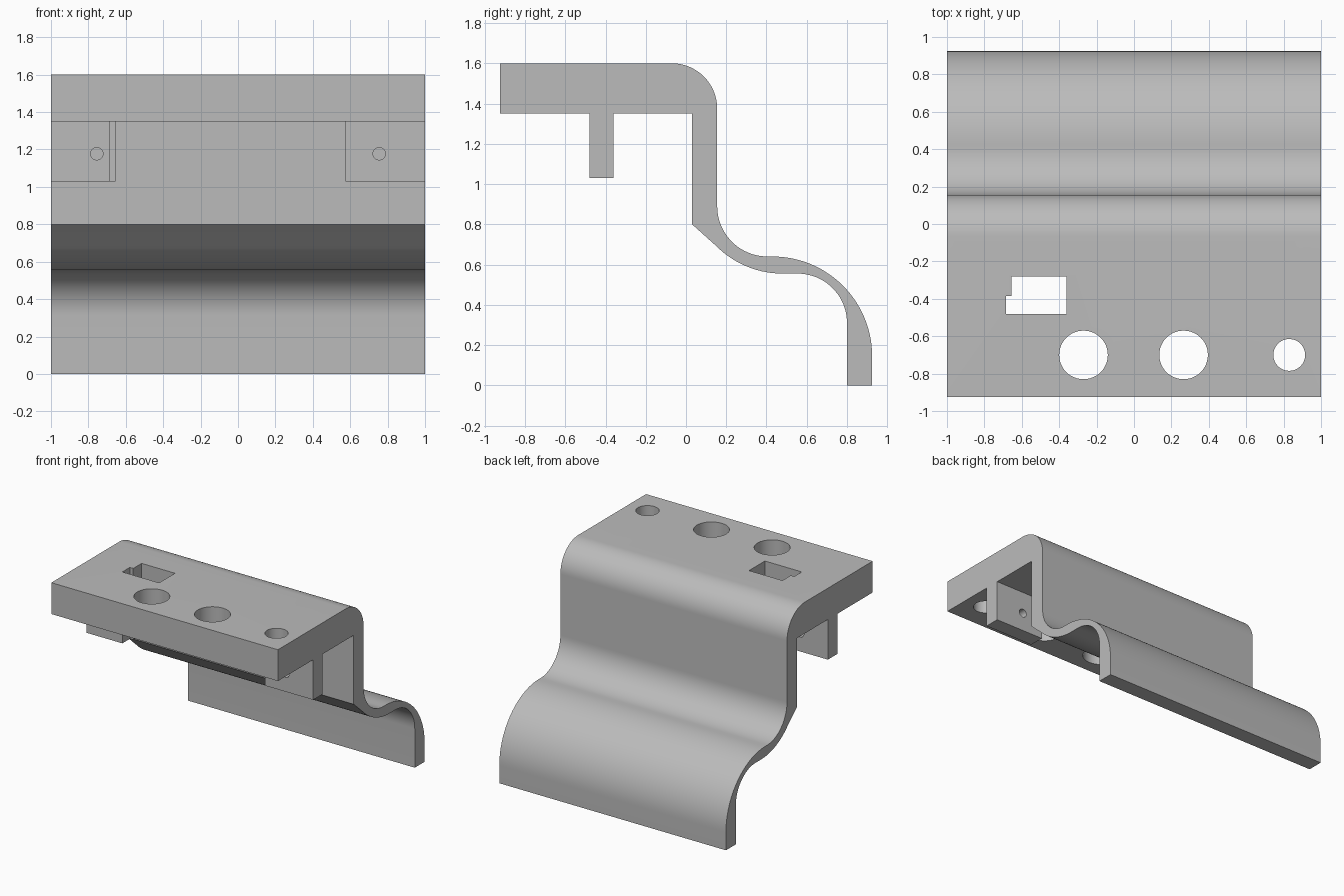
import bpy, bmesh, math
from mathutils import Vector

cube = bpy.data.objects.get("Cube")
if cube:
    bpy.data.objects.remove(cube)

GREY = (0.5, 0.5, 0.5, 1)
mat = bpy.data.materials.new("plain grey")
mat.use_nodes = True
mat.diffuse_color = GREY
mat.node_tree.nodes["Principled BSDF"].inputs["Base Color"].default_value = GREY


def prism(name, points, depth):
    """Closed solid made by sweeping a flat outline along a vector."""
    bm = bmesh.new()
    face = bm.faces.new([bm.verts.new(p) for p in points])
    swept = bmesh.ops.extrude_face_region(bm, geom=[face], use_keep_orig=True)
    moved = [g for g in swept["geom"] if isinstance(g, bmesh.types.BMVert)]
    bmesh.ops.translate(bm, vec=Vector(depth), verts=moved)
    bmesh.ops.recalc_face_normals(bm, faces=bm.faces)
    mesh = bpy.data.meshes.new(name)
    bm.to_mesh(mesh)
    bm.free()
    ob = bpy.data.objects.new(name, mesh)
    bpy.context.collection.objects.link(ob)
    mesh.materials.append(mat)
    return ob


def arc(cy, cz, r, start, end, steps=20):
    angles = [math.radians(start + (end - start) * i / steps) for i in range(steps + 1)]
    return [(cy + r * math.cos(a), cz + r * math.sin(a)) for a in angles]


def cut(ob, cutters):
    bpy.context.view_layer.objects.active = ob
    for c in cutters:
        c.hide_render = True
        mod = ob.modifiers.new("cut", "BOOLEAN")
        mod.operation, mod.solver, mod.object = "DIFFERENCE", "EXACT", c
        bpy.ops.object.modifier_apply(modifier=mod.name)
        bpy.data.objects.remove(c)


def smooth(ob):
    bpy.ops.object.select_all(action="DESELECT")
    ob.select_set(True)
    bpy.context.view_layer.objects.active = ob
    bpy.ops.object.shade_smooth_by_angle(angle=math.radians(30))


# Bracket body: thick shelf, wall, S-shaped lip and hanging skirt
section = [(-0.925, 1.35), (-0.925, 1.6)]
section += arc(-0.07, 1.375, 0.225, 90, 0)
section += arc(0.405, 0.89, 0.25, 180, 270)
section += arc(0.43, 0.145, 0.495, 90, 0, 28)
section += [(0.925, 0), (0.8, 0)]
section += arc(0.555, 0.31, 0.245, 0, 90)
section += arc(0.48, 1.02, 0.465, 270, 225, 14)
section += [(0.03, 0.8), (0.03, 1.35)]
body = prism("bracket_body", [(-1, y, z) for y, z in section], (2, 0, 0))

# Round holes and stepped slot through the shelf
cutters = [
    prism("hole_cutter", [(x, y, 1.2) for x, y in arc(cx, -0.7, r, 0, 352.5, 47)], (0, 0, 0.6))
    for cx, r in ((-0.27, 0.13), (0.265, 0.13), (0.83, 0.085))
]
slot = [(-0.685, -0.48), (-0.36, -0.48), (-0.36, -0.28),
        (-0.655, -0.28), (-0.655, -0.385), (-0.685, -0.385)]
cutters.append(prism("slot_cutter", [(x, y, 1.2) for x, y in slot], (0, 0, 0.6)))
cut(body, cutters)
smooth(body)

# Mounting tabs under the shelf, the right one stepped to follow the slot
tabs = {
    "right_tab": (-0.755, [(-1, -0.48), (-0.685, -0.48), (-0.685, -0.385),
                           (-0.655, -0.385), (-0.655, -0.36), (-1, -0.36)]),
    "left_tab": (0.755, [(0.575, -0.48), (1, -0.48), (1, -0.36), (0.575, -0.36)]),
}
for name, (hx, outline) in tabs.items():
    tab = prism(name, [(x, y, 1.03) for x, y in outline], (0, 0, 0.32))
    hole = [(x, -0.6, z) for x, z in arc(hx, 1.177, 0.033, 0, 345, 23)]
    cut(tab, [prism("screw_cutter", hole, (0, 0.4, 0))])
    smooth(tab)
